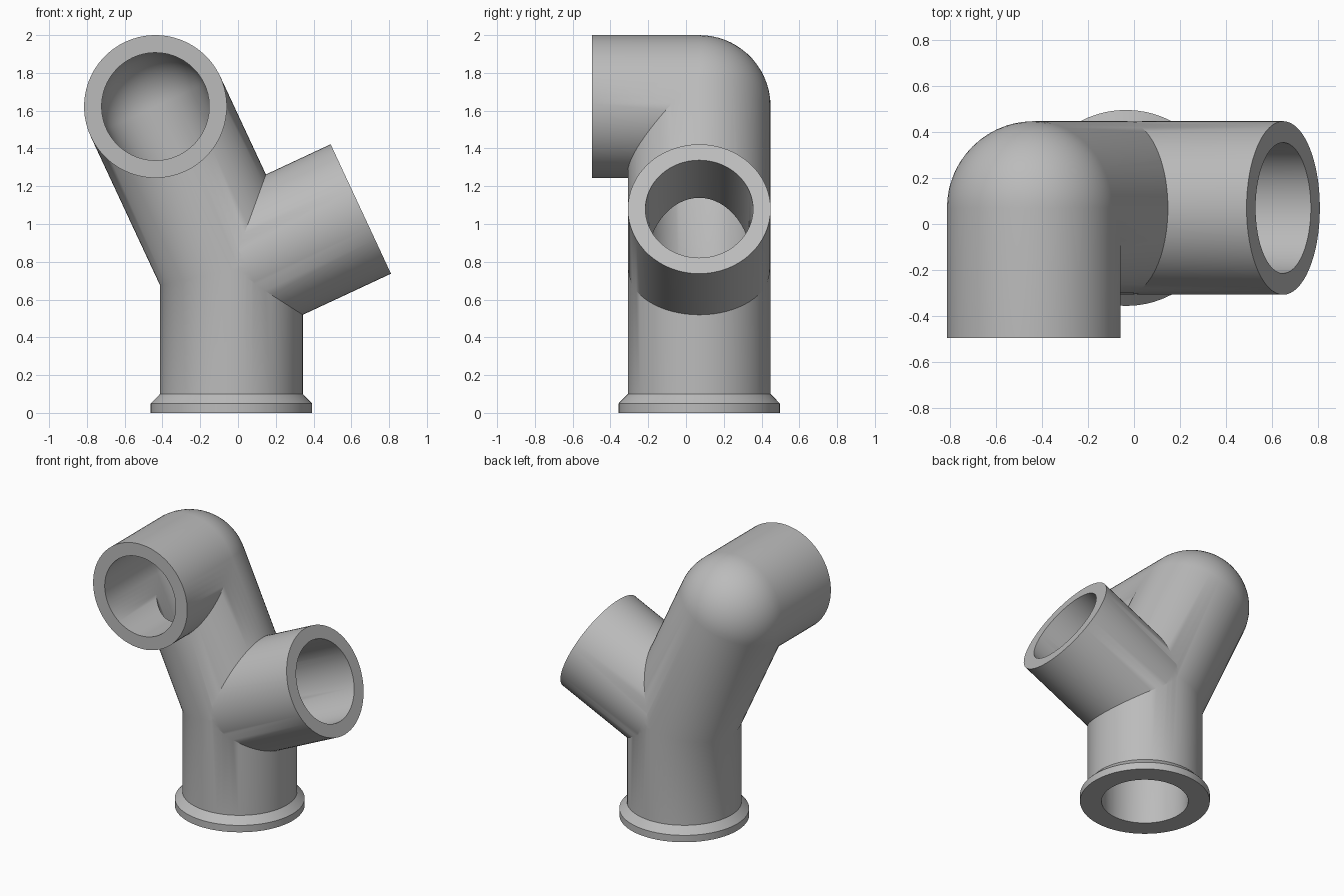
import bpy, bmesh, math
from mathutils import Vector, Quaternion

if "Cube" in bpy.data.objects:
    bpy.data.objects.remove(bpy.data.objects["Cube"], do_unlink=True)

SIDES, STEPS = 64, 16
OUTER, BORE = 0.378, 0.285
LEAN = math.radians(25)

grey = bpy.data.materials.new("pipe grey")
grey.use_nodes = True
colour = (0.5, 0.5, 0.5, 1)
grey.diffuse_color = colour
grey.node_tree.nodes["Principled BSDF"].inputs["Base Color"].default_value = colour

# Centre lines: upright stem, leaning run and forward outlet; plus a side branch
base = Vector((-0.035, 0.07, 0))
fork = base + Vector((0, 0, 0.76))
elbow = Vector((-0.437, 0.07, 1.622))
mouth = Vector((-0.437, -0.497, 1.622))
branch_dir = Vector((math.cos(LEAN), 0, math.sin(LEAN)))
branch_end = fork + branch_dir * 0.756


def tube(name, path, radius, lead):
    """Closed solid along path; lead gives (distance, radius) rings at the start.
    Bends are round on the outside and mitred on the inside."""
    d = (path[1] - path[0]).normalized()
    u = Vector((0, 1, 0))
    v = d.cross(u)
    angles = [math.tau * i / SIDES for i in range(SIDES)]
    circle = lambda r: [(u * math.cos(a) + v * math.sin(a)) * r for a in angles]
    rings = [[path[0] + d * s + o for o in circle(r)] for s, r in lead]
    for p, nxt in zip(path[1:-1], path[2:]):
        d2 = (nxt - p).normalized()
        turn = d.rotation_difference(d2)
        mitre = d + d2
        offsets = circle(radius)
        for k in range(STEPS + 1):
            q = Quaternion().slerp(turn, k / STEPS)
            rings.append([p + (o - d * (o.dot(mitre) / d.dot(mitre))
                               if o.dot(d2) > 0 else q @ o) for o in offsets])
        u, v, d = turn @ u, turn @ v, d2
    rings.append([path[-1] + o for o in circle(radius)])

    bm = bmesh.new()
    loops = [[bm.verts.new(c) for c in ring] for ring in rings]
    for a, b in zip(loops, loops[1:]):
        for i in range(SIDES):
            j = (i + 1) % SIDES
            bm.faces.new((a[i], a[j], b[j], b[i]))
    bm.faces.new(loops[0])
    bm.faces.new(loops[-1])
    bmesh.ops.remove_doubles(bm, verts=bm.verts, dist=1e-5)
    bmesh.ops.recalc_face_normals(bm, faces=bm.faces)
    mesh = bpy.data.meshes.new(name)
    bm.to_mesh(mesh)
    bm.free()
    mesh.materials.append(grey)
    ob = bpy.data.objects.new(name, mesh)
    bpy.context.collection.objects.link(ob)
    return ob


def combine(target, tool, operation):
    mod = target.modifiers.new(operation.title(), "BOOLEAN")
    mod.object, mod.operation, mod.solver = tool, operation, "EXACT"
    bpy.context.view_layer.objects.active = target
    bpy.ops.object.modifier_apply(modifier=mod.name)
    bpy.data.objects.remove(tool, do_unlink=True)


def branch_lead(r):
    # Slight taper tucks the hidden root inside the fork
    return [(0, r * 0.985), (0.08, r)]


# Outer body with the chamfered foot flange
pipe = tube("pipe_fitting", [base, fork, elbow, mouth], OUTER,
            [(0, 0.427), (0.05, 0.427), (0.1, OUTER)])
combine(pipe, tube("side_branch", [fork, branch_end], OUTER,
                   branch_lead(OUTER)), "UNION")

# Hollow bores running out through all three ends
over = 0.05
main_bore = tube("main_bore", [base - Vector((0, 0, over)), fork, elbow,
                               mouth - Vector((0, over, 0))], BORE, [(0, BORE)])
combine(main_bore, tube("branch_bore", [fork, branch_end + branch_dir * over],
                        BORE, branch_lead(BORE)), "UNION")
combine(pipe, main_bore, "DIFFERENCE")

# Smooth walls, crisp rims and creases
bpy.ops.object.select_all(action="DESELECT")
pipe.select_set(True)
bpy.context.view_layer.objects.active = pipe
bpy.ops.object.shade_smooth_by_angle(angle=math.radians(30))
